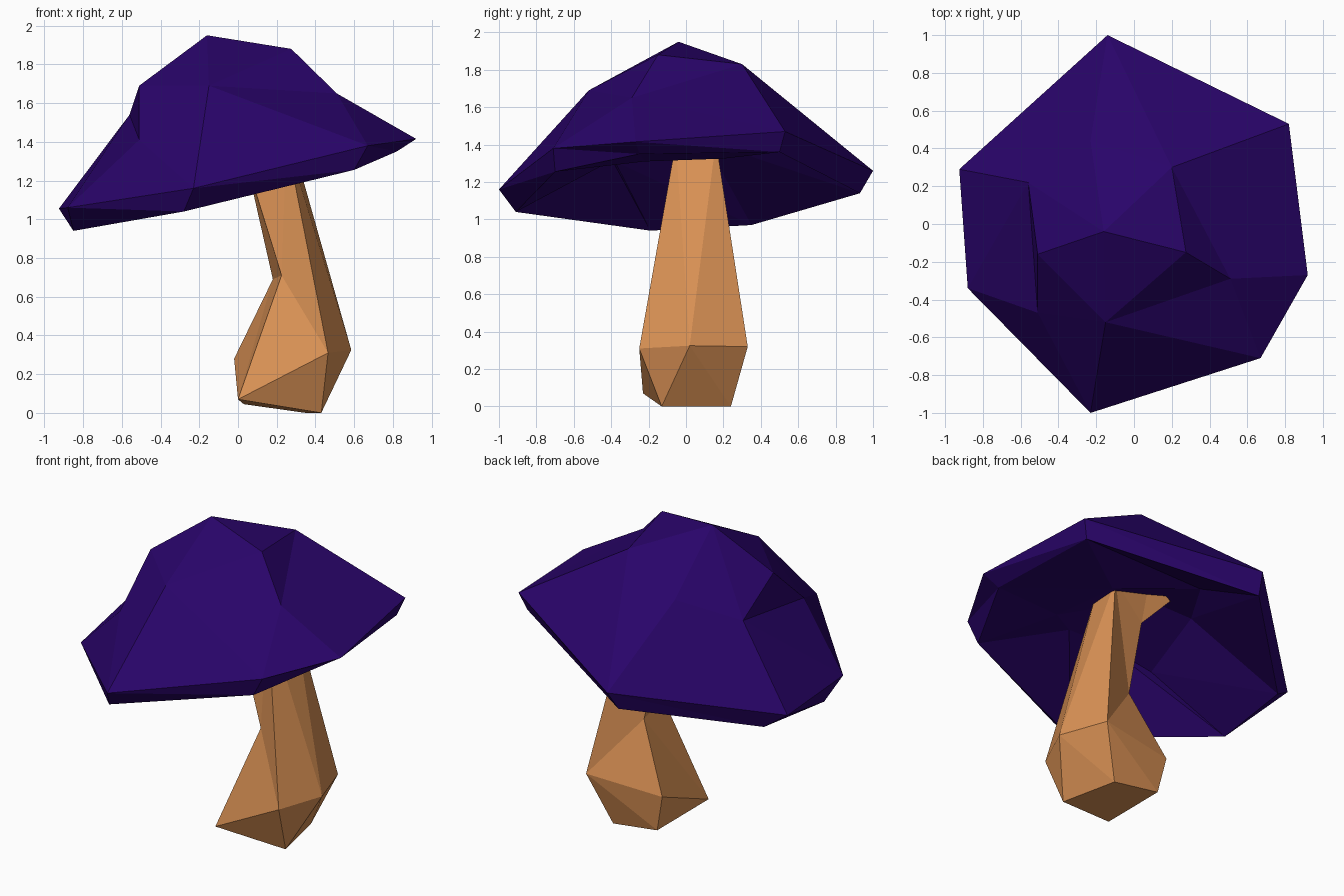
import bpy, bmesh

if "Cube" in bpy.data.objects:
    bpy.data.objects.remove(bpy.data.objects["Cube"])


def material(name, rgb):
    m = bpy.data.materials.new(name)
    m.diffuse_color = (*rgb, 1)
    m.use_nodes = True
    m.node_tree.nodes["Principled BSDF"].inputs["Base Color"].default_value = m.diffuse_color
    return m


def loft(name, rings, mat, capped=False):
    """Skin a stack of equal-length point rings; repeated points collapse to single corners."""
    bm = bmesh.new()
    verts = {p: bm.verts.new(p) for p in dict.fromkeys(p for ring in rings for p in ring)}

    def face(points):
        vs = [verts[p] for p in dict.fromkeys(points)]
        if len(vs) > 2 and not bm.faces.get(vs):
            bm.faces.new(vs)

    n = len(rings[0])
    for a, b in zip(rings, rings[1:]):
        for i in range(n):
            j = (i + 1) % n
            face((a[i], a[j], b[i]))
            face((b[i], a[j], b[j]))
    if capped:
        face(rings[0])
        face(rings[-1])
    bmesh.ops.recalc_face_normals(bm, faces=bm.faces[:])
    me = bpy.data.meshes.new(name)
    bm.to_mesh(me)
    bm.free()
    me.materials.append(mat)
    ob = bpy.data.objects.new(name, me)
    bpy.context.collection.objects.link(ob)
    return ob


purple = material("deep purple", (0.022, 0.0012, 0.142))
tan = material("warm tan", (0.70, 0.285, 0.09))

# Cap: hollow underside, sloping lip, outer rim, shoulder ring, faceted crown
hollow_top = (-0.10, 0.0, 1.50)
hollow = [(-0.17, 0.40, 1.42), (-0.35, 0.10, 1.42), (-0.45, -0.38, 1.31), (-0.15, -0.45, 1.42),
          (0.20, -0.35, 1.34), (0.40, -0.22, 1.31), (0.33, 0.20, 1.325)]
lip = [(-0.17, 0.93, 1.14), (-0.80, 0.35, 0.97), (-0.85, -0.19, 0.94), (-0.28, -0.91, 1.04),
       (0.60, -0.70, 1.255), (0.82, -0.25, 1.35), (0.78, 0.50, 1.36)]
rim = [(-0.14, 1.0, 1.26), (-0.925, 0.29, 1.055), (-0.88, -0.34, 1.06), (-0.23, -1.0, 1.16),
       (0.67, -0.71, 1.38), (0.92, -0.27, 1.415), (0.82, 0.53, 1.47)]
front, side = (-0.15, -0.52, 1.69), (0.51, -0.29, 1.65)
shoulder = [(-0.23, 0.44, 1.67), (-0.56, 0.22, 1.54), (-0.51, -0.47, 1.41), front,
            side, side, (0.20, 0.30, 1.83)]
shoulder_top = shoulder[:4] + [front] + shoulder[5:]
peak, left, right = (-0.16, -0.04, 1.95), (-0.51, -0.16, 1.69), (0.275, -0.15, 1.88)
crown = [peak, left, left, peak, right, right, peak]
loft("cap", [[hollow_top] * 7, hollow, lip, rim, shoulder, shoulder_top, crown], purple)

# Stem: bulbous foot, narrow waist, bent neck running into the cap
toe, heel = (0.0, -0.23, 0.07), (0.43, -0.13, 0.0)
foot = [toe, heel, heel, (0.35, 0.24, 0.0), (0.03, 0.25, 0.045)]
bulb = [toe, (0.465, -0.25, 0.31), (0.585, 0.02, 0.325), (0.48, 0.33, 0.32), (-0.02, 0.27, 0.28)]
waist_front, waist_back = (0.225, -0.09, 0.71), (0.18, 0.17, 0.69)
bend_front, bend_back = (0.25, -0.055, 1.41), (0.275, 0.16, 1.42)
neck_back, end_back = (0.06, 0.14, 1.22), (-0.16, 0.14, 1.45)
waist = [waist_front, bend_front, bend_back, waist_back, waist_back]
neck = [(0.07, -0.07, 1.21), bend_front, bend_back, neck_back, neck_back]
end = [(-0.17, -0.07, 1.45), (-0.02, -0.07, 1.56), (-0.01, 0.13, 1.55), end_back, end_back]
loft("stem", [foot, bulb, waist, neck, end], tan, capped=True)
